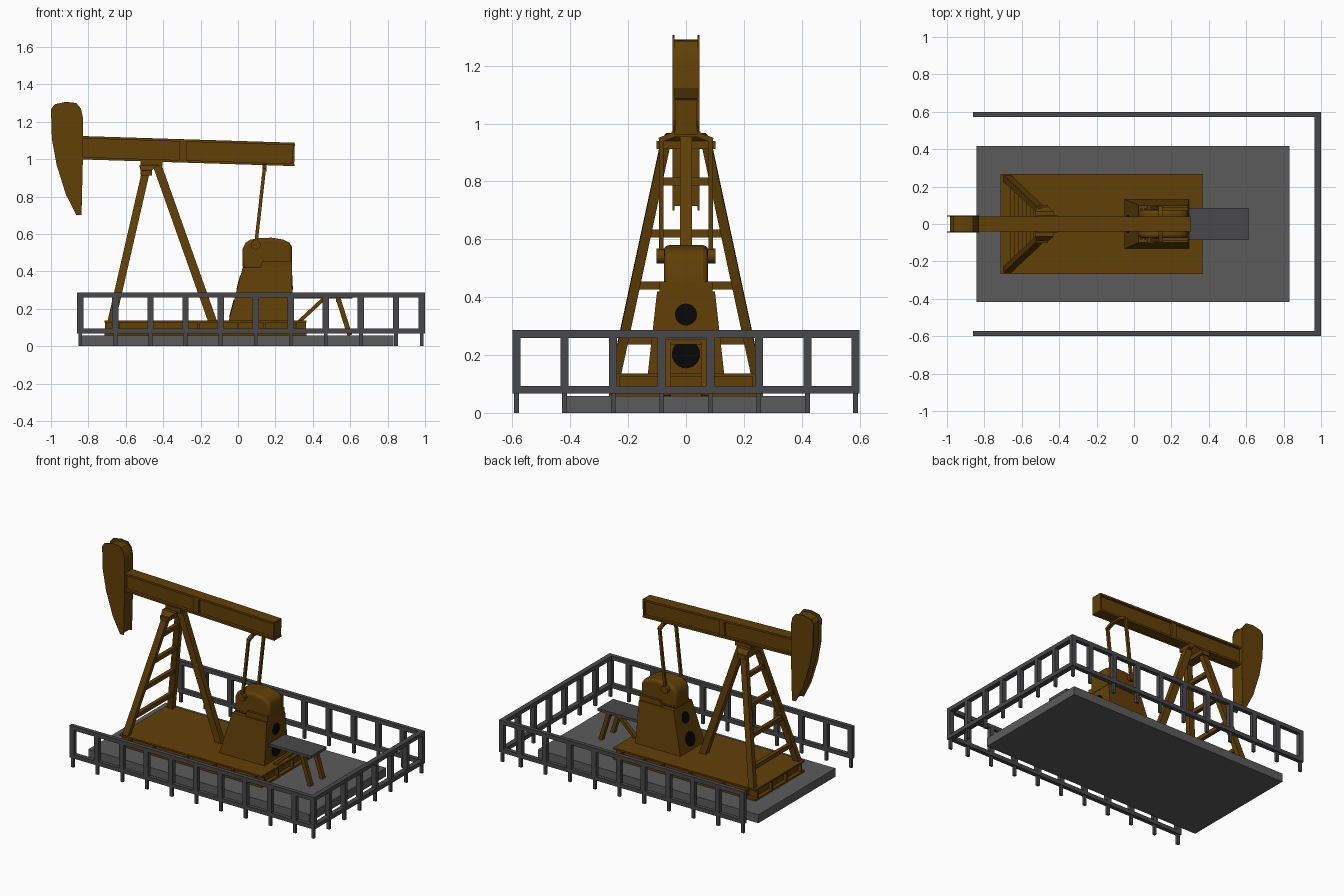
import bpy, bmesh, math
from mathutils import Vector

if "Cube" in bpy.data.objects:
    bpy.data.objects.remove(bpy.data.objects["Cube"])


def material(name, rgb):
    m = bpy.data.materials.new(name)
    m.diffuse_color = (*rgb, 1)
    m.use_nodes = True
    m.node_tree.nodes["Principled BSDF"].inputs["Base Color"].default_value = m.diffuse_color
    return m


BROWN = material("rusty_brown", (0.12, 0.051, 0.002))
CONCRETE = material("concrete", (0.105, 0.105, 0.105))
STEEL = material("dark_steel", (0.066, 0.066, 0.07))
BLACK = material("black", (0.002, 0.002, 0.002))


def finish(name, bm, mat, smooth=False):
    bmesh.ops.recalc_face_normals(bm, faces=bm.faces)
    me = bpy.data.meshes.new(name)
    bm.to_mesh(me)
    bm.free()
    me.materials.append(mat)
    if smooth:
        me.shade_smooth()
        me.set_sharp_from_angle(angle=math.radians(35))
    ob = bpy.data.objects.new(name, me)
    bpy.context.collection.objects.link(ob)
    return ob


def loft(name, lower, upper, mat, smooth=False):
    """Solid between two matching polygons."""
    bm = bmesh.new()
    a = [bm.verts.new(p) for p in lower]
    b = [bm.verts.new(p) for p in upper]
    bm.faces.new(a)
    bm.faces.new(b)
    n = len(a)
    for i in range(n):
        j = (i + 1) % n
        bm.faces.new((a[i], a[j], b[j], b[i]))
    return finish(name, bm, mat, smooth)


def rect(x0, x1, y, z):
    return [(x0, -y, z), (x1, -y, z), (x1, y, z), (x0, y, z)]


def block(name, x0, x1, y, z0, z1, mat):
    return loft(name, rect(x0, x1, y, z0), rect(x0, x1, y, z1), mat)


def bar(name, p, q, w, d, mat):
    """Beam from p to q; w is its width across (y where possible), d its depth."""
    p, q = Vector(p), Vector(q)
    t = (q - p).normalized()
    ref = Vector((0, 1, 0)) if abs(t.y) < 0.9 else Vector((1, 0, 0))
    b = t.cross(ref).normalized()
    a = b.cross(t)
    if abs(t.y) >= 0.9:
        w, d = w, d
    ring = [a * sx * w / 2 + b * sy * d / 2
            for sx, sy in ((-1, -1), (1, -1), (1, 1), (-1, 1))]
    return loft(name, [p + r for r in ring], [q + r for r in ring], mat)


def rod(name, p, q, r, mat, n=16):
    """Round bar from p to q."""
    p, q = Vector(p), Vector(q)
    t = (q - p).normalized()
    a = t.orthogonal().normalized()
    b = t.cross(a)
    ring = [(a * math.cos(k * math.tau / n) + b * math.sin(k * math.tau / n)) * r
            for k in range(n)]
    return loft(name, [p + c for c in ring], [q + c for c in ring], mat, True)


def plate(name, profile, y0, y1, mat, smooth=False):
    """xz profile extruded along y."""
    return loft(name, [(x, y0, z) for x, z in profile],
                [(x, y1, z) for x, z in profile], mat, smooth)


# Concrete slab
block("slab", -0.842, 0.832, 0.418, 0, 0.058, CONCRETE)

# Railing on three sides
RAILS = ((0.273, 0.027), (0.08, 0.027))
for s in (-1, 1):
    for z, h in RAILS:
        bar("side_rail", (-0.86, s * 0.586, z), (1, s * 0.586, z), 0.028, h, STEEL)
for z, h in RAILS:
    bar("end_rail", (0.983, -0.58, z), (0.983, 0.58, z), 0.034, h, STEEL)
side_x = [-0.843 + 0.1875 * i for i in range(10)] + [0.983]
posts = [(x, s * 0.586) for x in side_x for s in (-1, 1)]
posts += [(0.983, -0.588 + 0.168 * i) for i in range(1, 7)]
for x, y in posts:
    bar("rail_post", (x, y, 0.07), (x, y, 0.283), 0.028, 0.034, STEEL)
    bar("rail_foot", (x, y, 0), (x, y, 0.08), 0.016, 0.02, STEEL)

# Skid base: recessed web between flanges, with ribs
block("skid_bottom", -0.715, 0.367, 0.266, 0.058, 0.07, BROWN)
block("skid_web", -0.69, 0.342, 0.24, 0.07, 0.126, BROWN)
block("skid_top", -0.715, 0.367, 0.266, 0.126, 0.137, BROWN)
for x in (-0.64, -0.46, -0.21, 0.0, 0.14, 0.31):
    block("skid_rib", x - 0.006, x + 0.006, 0.263, 0.068, 0.128, BROWN)
for s in (-1, 1):
    for y in (0.08, 0.234):
        bar("skid_end_rib", (-0.712, s * y, 0.098), (0.364, s * y, 0.098), 0.012, 0.06, BROWN)

# Tripod: two front legs with rungs, one rear leg
foot, head = Vector((-0.677, 0.243, 0.13)), Vector((-0.49, 0.068, 0.945))
for s in (-1, 1):
    m = Vector((1, s, 1))
    bar("front_leg", foot * m, head * m, 0.034, 0.042, BROWN)
for z in (0.25, 0.44, 0.62, 0.80):
    c = foot.lerp(head, (z - foot.z) / (head.z - foot.z))
    bar("ladder_rung", (c.x, -c.y, z), (c.x, c.y, z), 0.026, 0.028, BROWN)
bar("rear_leg", (-0.135, 0, 0.13), (-0.435, 0, 0.975), 0.042, 0.046, BROWN)
block("post_cap", -0.522, -0.46, 0.102, 0.912, 0.94, BROWN)
loft("cap_taper", rect(-0.522, -0.46, 0.092, 0.94), rect(-0.527, -0.43, 0.068, 0.968), BROWN)
block("beam_saddle", -0.52, -0.405, 0.045, 0.962, 0.992, BROWN)

# Walking beam, sloping slightly down to the rear
def beam_z(x):
    return 1.061 - 0.0315 * (x + 0.84)


def beam_part(name, x0, x1, dz, w, d):
    bar(name, (x0, 0, beam_z(x0) + dz), (x1, 0, beam_z(x1) + dz), w, d, BROWN)


beam_part("beam_web", -0.84, 0.295, 0, 0.04, 0.11)
beam_part("beam_top_flange", -0.85, 0.302, 0.056, 0.078, 0.013)
beam_part("beam_bottom_flange", -0.85, 0.302, -0.056, 0.078, 0.013)
beam_part("beam_end_plate", 0.292, 0.302, 0, 0.076, 0.115)
beam_part("beam_stiffener", -0.315, -0.275, 0, 0.07, 0.112)

# Horse head: two cheek plates round a smaller core
cheek = [(-1, 1.267), (-0.98, 1.293), (-0.92, 1.306), (-0.865, 1.30), (-0.84, 1.27),
         (-0.83, 1.225), (-0.83, 0.97), (-0.837, 0.70), (-0.864, 0.70), (-0.92, 0.81),
         (-0.97, 0.97), (-0.995, 1.107)]
core = [(-0.83 + (x + 0.83) * 0.9, 1.0 + (z - 1.0) * 0.95) for x, z in cheek]
plate("head_core", core, -0.041, 0.041, BROWN, True)
for s in (-1, 1):
    plate("head_cheek", cheek, s * 0.040, s * 0.046, BROWN)

# Gearbox housing
loft("gearbox_skirt", rect(-0.05, 0.293, 0.132, 0.135), rect(0.025, 0.288, 0.1, 0.42), BROWN)
hood = [(0.025, 0.41), (0.025, 0.52), (0.04, 0.552), (0.065, 0.569), (0.11, 0.577),
        (0.18, 0.58), (0.24, 0.57), (0.275, 0.553), (0.289, 0.53), (0.289, 0.41)]
ob = plate("gearbox_hood", hood, -0.076, 0.076, BROWN, True)
bev = ob.modifiers.new("round_edges", "BEVEL")
bev.width, bev.segments, bev.limit_method = 0.018, 3, 'ANGLE'
bev.angle_limit = math.radians(50)
step = [(0.115, 0.415), (0.132, 0.455), (0.29, 0.455), (0.29, 0.415)]
plate("gearbox_step", step, -0.092, 0.092, BROWN)
for s in (-1, 1):
    for i in range(4):
        x = 0.04 + 0.022 * i
        rod("gearbox_bolt", (x, s * 0.074, 0.432), (x, s * 0.082, 0.432), 0.006, BROWN, 6)

# Dark round openings on both ends of the skirt
for z, r in ((0.34, 0.038), (0.203, 0.049)):
    k = (z - 0.135) / 0.285
    for x, n in ((-0.05 + 0.075 * k, Vector((-0.967, 0, 0.255))),
                 (0.293 - 0.005 * k, Vector((1, 0, 0.0175)))):
        c = Vector((x, 0, z))
        rod("gearbox_opening", c - n * 0.01, c + n * 0.003, r, BLACK, 24)

# Crank bosses, pitman rods and equaliser
rod("crank_shaft", (0.095, -0.102, 0.542), (0.095, 0.102, 0.542), 0.026, BROWN)
for s in (-1, 1):
    bar("pitman_rod", (0.095, s * 0.086, 0.54), (0.141, s * 0.086, 0.95), 0.016, 0.018, BROWN)
    bar("equaliser_arm", (0.141, s * 0.092, 0.942), (0.142, s * 0.03, 0.967), 0.022, 0.018, BROWN)
bar("equaliser", (0.142, -0.05, 0.963), (0.142, 0.05, 0.963), 0.022, 0.018, BROWN)

# Motor bench
block("bench_top", 0.295, 0.613, 0.085, 0.254, 0.272, STEEL)
for s in (-1, 1):
    bar("bench_leg", (0.535, s * 0.065, 0.256), (0.598, s * 0.065, 0.058), 0.028, 0.026, BROWN)
    bar("bench_brace", (0.46, s * 0.065, 0.255), (0.31, s * 0.065, 0.115), 0.028, 0.02, BROWN)
bar("bench_crossbar", (0.535, -0.075, 0.246), (0.535, 0.075, 0.246), 0.024, 0.018, BROWN)
